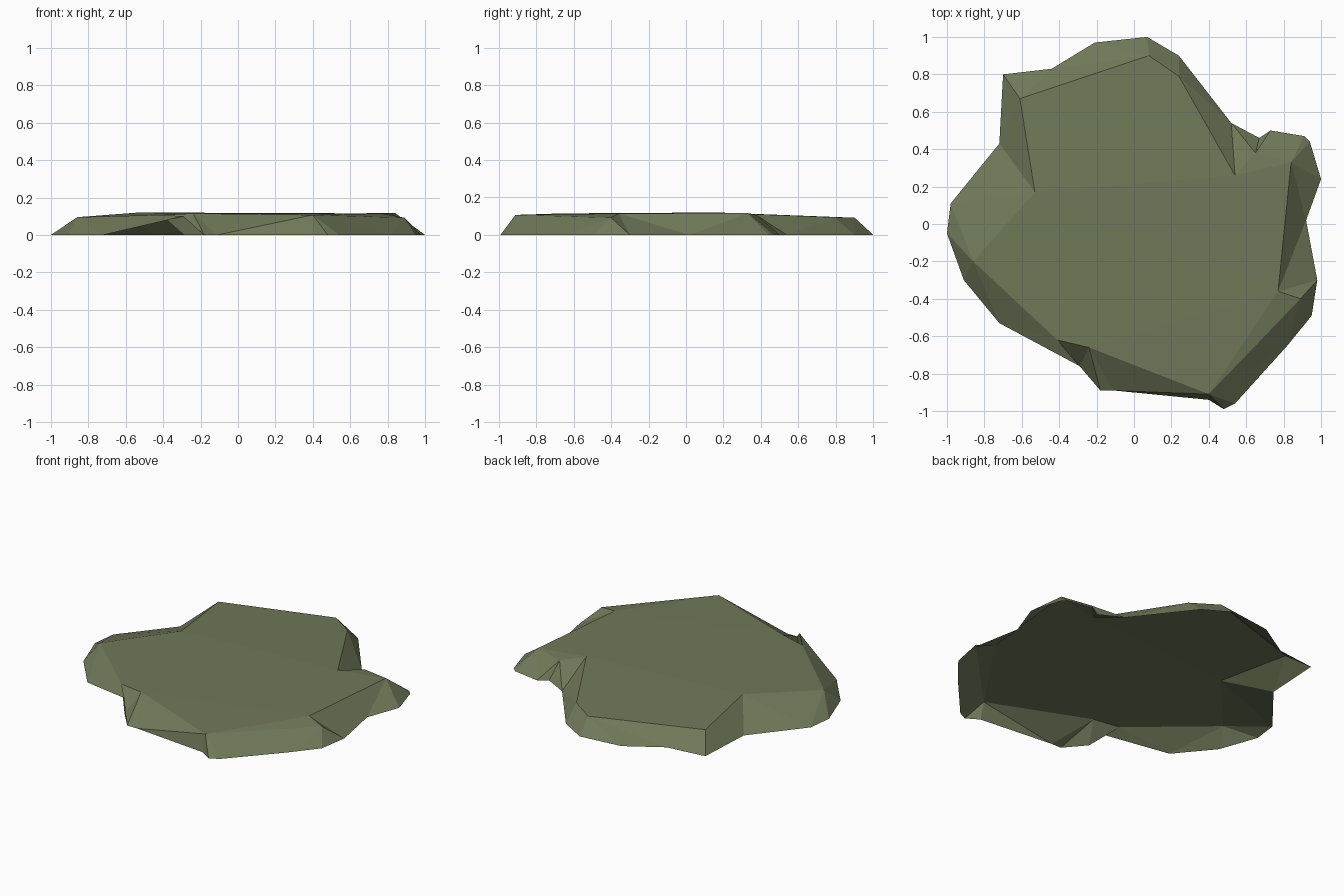
import bpy
from mathutils import Vector
from mathutils.geometry import delaunay_2d_cdt

if "Cube" in bpy.data.objects:
    bpy.data.objects.remove(bpy.data.objects["Cube"])

# Ground outline of the slab (z = 0), counter-clockwise from the left tip
rim = [(-1, -.05), (-.91, -.30), (-.72, -.53), (-.29, -.76), (-.18, -.89), (-.11, -.89),
       (.40, -.94), (.48, -.99), (.54, -.96), (.82, -.65), (.95, -.49), (.98, -.30),
       (.92, .02), (1, .24), (.94, .44), (.91, .47), (.73, .50), (.67, .46), (.52, .54),
       (.24, .90), (.07, 1), (-.21, .97), (-.44, .83), (-.70, .80), (-.72, .43), (-.98, .11)]

# Raised corners of the plateau, by letter
top = {"A": (-.61, .67, .10), "B": (.08, .90, .092), "C": (-.53, .17, .12),
       "D": (.54, .26, .115), "E": (.24, .79, .095), "F": (.65, .38, .105),
       "G": (.84, .33, .117), "H": (.77, -.36, .115), "I": (.89, -.40, .092),
       "J": (.40, -.91, .107), "K": (-.24, -.66, .115), "L": (-.41, -.62, .107),
       "M": (-.86, -.20, .095)}

# Creases: between raised corners, and from raised corners down to rim points
ridges = "AB BE ED AC CD CB BD DF FG DG GH HI IJ JH JK KL LM MC KC KH CH DH".split()
slopes = {"A": (23, 24, 22), "B": (20, 21), "C": (24, 25), "E": (19,), "D": (18,),
          "F": (18, 17, 16), "G": (12, 13, 14, 16), "H": (12, 11), "I": (11, 10, 9),
          "J": (5, 6, 7, 8, 9), "K": (4, 5), "L": (2, 3, 4), "M": (0, 1, 2)}

n = len(rim)
index = {k: n + i for i, k in enumerate(top)}
points = [(x, y, 0) for x, y in rim] + list(top.values())
edges = [(i, (i + 1) % n) for i in range(n)]
edges += [(index[a], index[b]) for a, b in ridges]
edges += [(index[k], r) for k, rs in slopes.items() for r in rs]

# Triangulate along the creases, then lift each corner to its height
flat, _, faces, origin, _, _ = delaunay_2d_cdt(
    [Vector(p[:2]) for p in points], edges, [], 1, 1e-5)
verts = [(v.x, v.y, points[o[0]][2] if o else .1) for v, o in zip(flat, origin)]

# Faceted open-bottomed rock slab
mesh = bpy.data.meshes.new("rock_slab")
mesh.from_pydata(verts, [], faces)
mesh.update()
slab = bpy.data.objects.new("rock_slab", mesh)
bpy.context.collection.objects.link(slab)

stone = bpy.data.materials.new("mossy stone")
stone.diffuse_color = (.16, .19, .10, 1)
stone.use_nodes = True
stone.node_tree.nodes["Principled BSDF"].inputs["Base Color"].default_value = stone.diffuse_color
mesh.materials.append(stone)
